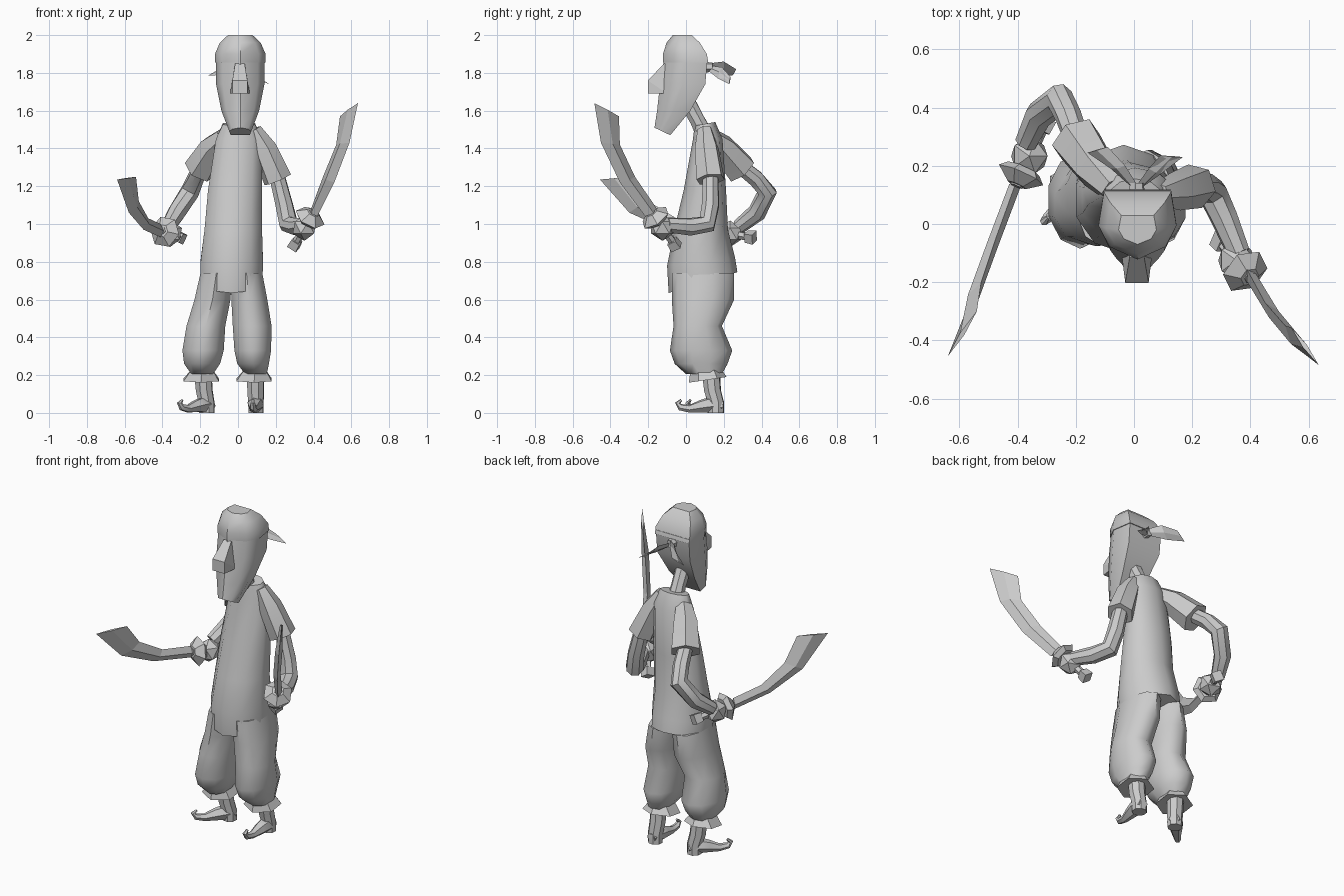
import bpy, bmesh, math
from mathutils import Vector

if "Cube" in bpy.data.objects:
    bpy.data.objects.remove(bpy.data.objects["Cube"], do_unlink=True)

grey = bpy.data.materials.new("plain_grey")
grey.use_nodes = True
grey.diffuse_color = (0.6, 0.6, 0.6, 1)
grey.node_tree.nodes["Principled BSDF"].inputs["Base Color"].default_value = (0.6, 0.6, 0.6, 1)


def finish(name, bm, smooth=40):
    bmesh.ops.recalc_face_normals(bm, faces=bm.faces)
    mesh = bpy.data.meshes.new(name)
    bm.to_mesh(mesh)
    bm.free()
    mesh.materials.append(grey)
    ob = bpy.data.objects.new(name, mesh)
    bpy.context.collection.objects.link(ob)
    if smooth:
        bpy.ops.object.select_all(action="DESELECT")
        ob.select_set(True)
        bpy.context.view_layer.objects.active = ob
        bpy.ops.object.shade_smooth_by_angle(angle=math.radians(smooth))
    return ob


def skin(name, rings, smooth=40):
    """Bridge rings of points and cap both ends."""
    bm = bmesh.new()
    vs = [[bm.verts.new(p) for p in ring] for ring in rings]
    n = len(vs[0])
    for a, b in zip(vs, vs[1:]):
        for i in range(n):
            j = (i + 1) % n
            bm.faces.new((a[i], a[j], b[j], b[i]))
    bm.faces.new(vs[0])
    bm.faces.new(vs[-1])
    return finish(name, bm, smooth)


def circle(n):
    return [(math.cos(math.tau * i / n - math.pi / 2),
             math.sin(math.tau * i / n - math.pi / 2)) for i in range(n)]


def loft(name, levels, shape, smooth=40):
    """Levels are (cx, cy, z, rx, ry, tilt); tilt raises the back."""
    return skin(name, [[(cx + x * rx, cy + y * ry, z + t * y) for x, y in shape]
                       for cx, cy, z, rx, ry, t in levels], smooth)


def tube(name, path, radii, sides=8, smooth=40):
    """Rings of given radii carried along a path."""
    pts = [Vector(p) for p in path]
    side, rings = Vector((1, 0.3, 0.2)), []
    for i, p in enumerate(pts):
        t = (pts[min(i + 1, len(pts) - 1)] - pts[max(i - 1, 0)]).normalized()
        side = (side - t * side.dot(t)).normalized()
        up = t.cross(side)
        rings.append([p + (side * x + up * y) * radii[i] for x, y in circle(sides)])
    return skin(name, rings, smooth)


def blade(name, lower, upper, thick):
    """Diamond section strip between two edges."""
    lo, hi = [Vector(p) for p in lower], [Vector(p) for p in upper]
    normal = (lo[-1] - lo[0]).cross(hi[1] - lo[1]).normalized()
    rings = []
    for i, (a, b) in enumerate(zip(lo, hi)):
        off = normal * thick * (0.4 if i == len(lo) - 1 else 1)
        mid = (a + b) / 2
        rings.append([a, mid + off, b, mid - off])
    return skin(name, rings, 0)


# Head, bandana and nose
head_shape = [(0, -1), (.72, -.62), (1, 0), (.86, 1), (-.86, 1), (-1, 0), (-.72, -.62)]
hx = .012
loft("head", [(hx, -.125, 1.49, .058, .042, -.02), (hx, -.065, 1.6, .1, .088, 0),
              (hx, -.018, 1.74, .128, .12, 0), (hx, 0, 1.88, .13, .115, 0)], head_shape)
loft("bandana", [(hx, -.002, 1.855, .134, .12, 0), (hx, -.006, 1.9, .134, .116, 0),
                 (hx, -.015, 1.96, .108, .088, 0), (hx, -.02, 2.0, .065, .05, 0)], head_shape)
bm = bmesh.new()
for half, y, z in [(.025, -.115, 1.85), (.04, -.202, 1.76), (.04, -.202, 1.69),
                   (.053, -.1, 1.69), (.025, -.06, 1.83)]:
    for s in (-1, 1):
        bm.verts.new((.01 + s * half, y, z))
bmesh.ops.convex_hull(bm, input=bm.verts[:])
finish("nose", bm, 0)

# Knot and two cloth tails
tube("bandana_knot", [(.01, .09, 1.83), (.01, .14, 1.83)], [.03, .025], 6, 0)
blade("tail_right", [(0, .12, 1.82), (-.08, .19, 1.79), (-.16, .245, 1.785)],
      [(.02, .12, 1.85), (-.03, .2, 1.86), (-.09, .265, 1.82)], .008)
blade("tail_left", [(.02, .12, 1.81), (.09, .17, 1.77), (.168, .23, 1.74)],
      [(0, .12, 1.84), (.05, .19, 1.83), (.09, .235, 1.78)], .008)
tube("neck", [(.01, 0, 1.66), (.008, .06, 1.55), (.005, .11, 1.45)], [.045, .042, .05])

# Shirt with a hem dipping at the front
loft("shirt", [(-.035, .09, .69, .172, .182, .055), (-.033, .08, .8, .174, .18, .02),
               (-.025, .08, .97, .16, .142, 0), (-.016, .1, 1.18, .15, .112, 0),
               (.005, .115, 1.45, .128, .078, 0), (.005, .1, 1.53, .09, .055, .01)],
     circle(10), 50)

# Baggy trousers and flared cuffs
legs = {
    "right": [(-.19, .09, .205, .06, .09), (-.19, .08, .26, .1, .14), (-.185, .08, .33, .115, .165),
              (-.17, .062, .46, .108, .128), (-.135, .09, .6, .1, .165), (-.115, .09, .74, .088, .165)],
    "left": [(.095, .1, .205, .06, .09), (.08, .08, .26, .088, .14), (.078, .08, .33, .102, .165),
             (.075, .062, .46, .108, .128), (.06, .09, .6, .1, .165), (.045, .09, .74, .088, .165)],
}
for side, rows in legs.items():
    loft("trouser_" + side, [row + (0,) for row in rows], circle(10), 50)
for side, cx in (("right", -.195), ("left", .085)):
    loft("cuff_" + side, [(cx, .115, .175, .108, .1, .015), (cx + .005, .105, .235, .06, .08, 0)],
         circle(6), 0)

# Ankles and curled shoes
for side, heel, direction in (("right", (-.165, .155), (-.7, -.71)), ("left", (.095, .16), (-.08, -1))):
    d = Vector(direction).normalized()

    def at(s, z):
        return (heel[0] + d.x * s, heel[1] + d.y * s, z)

    tube("ankle_" + side, [at(.03, .23), at(.02, .12), at(0, .05), at(0, 0)], [.05, .046, .043, .042])
    tube("shoe_" + side, [at(-.035, .035), at(.02, .045), at(.08, .035), at(.14, .022),
                          at(.19, .03), at(.205, .052), at(.185, .068)],
         [.03, .045, .035, .022, .018, .014, .007], 6)

# Sleeves and bent arms
tube("sleeve_left", [(.085, .1, 1.5), (.14, .11, 1.4), (.21, .13, 1.235)], [.04, .066, .078], 6, 30)
tube("sleeve_right", [(-.07, .12, 1.465), (-.13, .19, 1.405), (-.2, .29, 1.29)], [.05, .075, .09], 6, 30)
tube("arm_left", [(.2, .13, 1.28), (.245, .13, 1.1), (.268, .11, 1.0), (.31, .02, .985), (.36, -.1, .995)],
     [.042, .048, .052, .048, .04])
tube("arm_right", [(-.19, .27, 1.32), (-.225, .37, 1.24), (-.255, .43, 1.17), (-.325, .375, 1.06),
                   (-.37, .28, .985)], [.042, .046, .052, .05, .04])

# Hands, grips, guards and curved swords
swords = {
    "left": ((.3, -.06, .89), (.4, -.185, 1.065),
             [(.42, -.215, 1.04), (.51, -.35, 1.22), (.59, -.45, 1.43), (.635, -.485, 1.64)],
             [(.385, -.15, 1.075), (.45, -.27, 1.25), (.52, -.35, 1.42), (.54, -.355, 1.57)]),
    "right": ((-.31, .345, .93), (-.405, .13, .965),
              [(-.41, .13, .93), (-.5, -.1, .97), (-.578, -.3, 1.06), (-.64, -.455, 1.235)],
              [(-.41, .13, 1.0), (-.475, -.05, 1.03), (-.525, -.2, 1.12), (-.54, -.3, 1.25)]),
}
for side, (pommel, base, lower, upper) in swords.items():
    p, b = Vector(pommel), Vector(base)
    tube("grip_" + side, [p, b], [.022, .022], 6)
    tube("pommel_" + side, [p - (b - p) * .08, p + (b - p) * .12], [.04, .035], 4, 0)
    tube("guard_" + side, [p.lerp(b, .72), p.lerp(b, .82), p.lerp(b, .98)], [.06, .085, .035], 6, 0)
    blade("blade_" + side, lower, upper, .02)
    bm = bmesh.new()
    bmesh.ops.create_icosphere(bm, subdivisions=1, radius=.07)
    bmesh.ops.translate(bm, verts=bm.verts, vec=p.lerp(b, .52))
    finish("hand_" + side, bm, 30)
